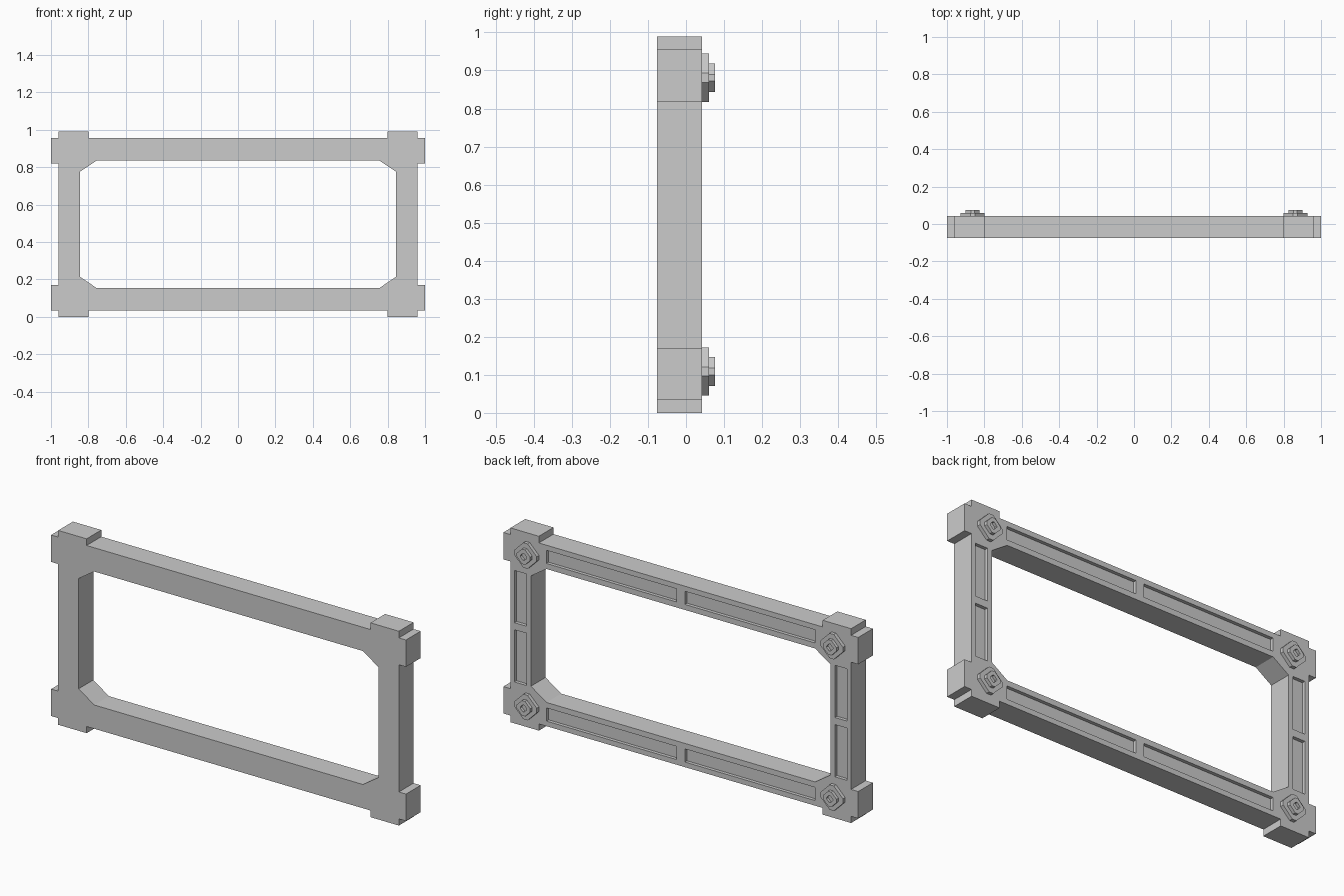
import bpy, bmesh
from mathutils import Vector

if "Cube" in bpy.data.objects:
    bpy.data.objects.remove(bpy.data.objects["Cube"])

FRONT, BACK, PANEL, ZC = -0.076, 0.042, 0.025, 0.495


def mirror4(quarter):
    """Closed loop from the points of the +x +z quarter (ordered from +x to +z)."""
    q = list(quarter)
    return (q + [(-x, z) for x, z in reversed(q)]
            + [(-x, -z) for x, z in q] + [(x, -z) for x, z in reversed(q)])


def ring(bm, pts, y, cx=0, cz=ZC):
    return [bm.verts.new((cx + x, y, cz + z)) for x, z in pts]


def edges(bm, vs):
    out = []
    for i in range(len(vs)):
        pair = (vs[i - 1], vs[i])
        out.append(bm.edges.get(pair) or bm.edges.new(pair))
    return out


def walls(bm, a, b):
    for i in range(len(a)):
        bm.faces.new((a[i - 1], a[i], b[i], b[i - 1]))


def fill(bm, loops, normal):
    es = [e for vs in loops for e in edges(bm, vs)]
    bmesh.ops.triangle_fill(bm, use_beauty=True, use_dissolve=False,
                            edges=es, normal=Vector(normal))


def finish(bm, name):
    bmesh.ops.recalc_face_normals(bm, faces=bm.faces[:])
    mesh = bpy.data.meshes.new(name)
    bm.to_mesh(mesh)
    bm.free()
    obj = bpy.data.objects.new(name, mesh)
    bpy.context.collection.objects.link(obj)
    return obj


# Frame with stepped corner blocks and a chamfered opening
outer = mirror4([(0.96, 0.324), (1.0, 0.324), (1.0, 0.461), (0.96, 0.461),
                 (0.96, 0.495), (0.80, 0.495), (0.80, 0.461)])
inner = mirror4([(0.845, 0.281), (0.757, 0.34)])

bm = bmesh.new()
of, ob = ring(bm, outer, FRONT), ring(bm, outer, BACK)
nf, nb = ring(bm, inner, FRONT), ring(bm, inner, BACK)

# Recessed panels on the back: two per bar
rims = []
for sx in (-1, 1):
    for sz in (-1, 1):
        for x0, x1, z0, z1 in ((0.023, 0.757, 0.368, 0.435),
                               (0.869, 0.938, 0.018, 0.284)):
            pts = [(sx * x, sz * z) for x, z in
                   ((x0, z0), (x1, z0), (x1, z1), (x0, z1))]
            rim, floor = ring(bm, pts, BACK), ring(bm, pts, PANEL)
            rims.append((rim, floor))

fill(bm, [of, nf], (0, -1, 0))
fill(bm, [ob, nb] + [r for r, _ in rims], (0, 1, 0))
walls(bm, of, ob)
walls(bm, nf, nb)
for rim, floor in rims:
    walls(bm, rim, floor)
    bm.faces.new(floor)
finish(bm, "frame")


# Stepped diamond studs with a square socket, one per corner
def diamond(r, c):
    return mirror4([(r, c), (c, r)])


steps = [(0.0635, 0.012, BACK), (0.0635, 0.012, 0.060), (0.038, 0.009, 0.060),
         (0.038, 0.009, 0.076), (0.018, 0.003, 0.076), (0.018, 0.003, 0.062)]
for sx, side in ((-1, "left"), (1, "right")):
    for sz, level in ((-1, "bottom"), (1, "top")):
        bm = bmesh.new()
        rings = [ring(bm, diamond(r, c), y, sx * 0.863, ZC + sz * 0.386)
                 for r, c, y in steps]
        for a, b in zip(rings, rings[1:]):
            walls(bm, a, b)
        bm.faces.new(rings[0])
        bm.faces.new(rings[-1])
        finish(bm, f"stud_{level}_{side}")
